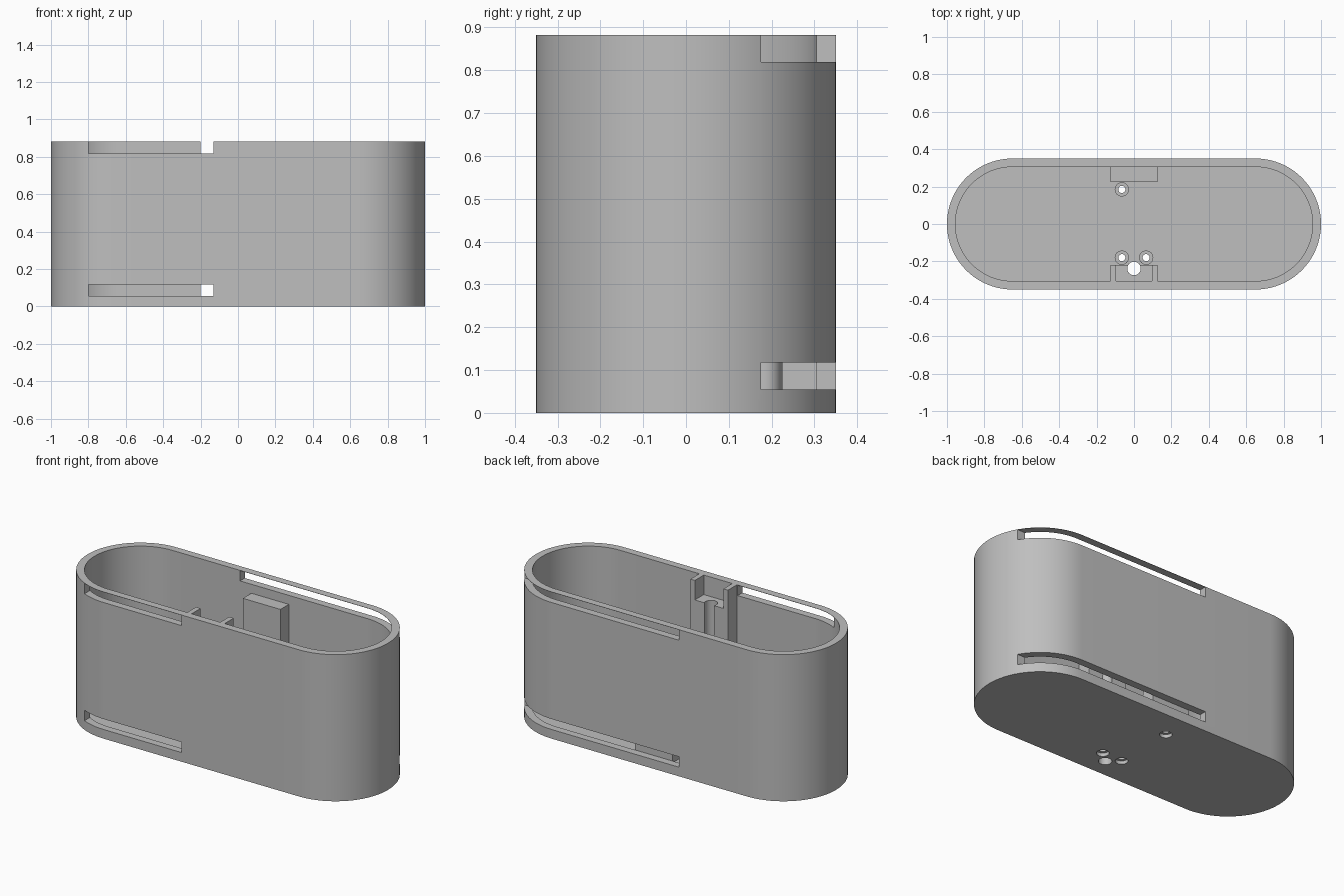
import bpy
import bmesh
import math

cube = bpy.data.objects.get("Cube")
if cube:
    bpy.data.objects.remove(cube, do_unlink=True)

HEIGHT, FLOOR, WALL = 0.8825, 0.045, 0.045
HALF, RADIUS = 0.65, 0.35
BLOCK_TOP = 0.765

grey = bpy.data.materials.new("light grey plastic")
grey.use_nodes = True
colour = (0.52, 0.52, 0.52, 1)
grey.diffuse_color = colour
grey.node_tree.nodes["Principled BSDF"].inputs["Base Color"].default_value = colour


def prism(name, outline, z0, z1):
    """Extrude a flat outline from z0 up to z1."""
    bm = bmesh.new()
    face = bm.faces.new([bm.verts.new((x, y, z0)) for x, y in outline])
    top = bmesh.ops.extrude_face_region(bm, geom=[face])
    verts = [v for v in top["geom"] if isinstance(v, bmesh.types.BMVert)]
    bmesh.ops.translate(bm, verts=verts, vec=(0, 0, z1 - z0))
    bmesh.ops.recalc_face_normals(bm, faces=bm.faces)
    mesh = bpy.data.meshes.new(name)
    bm.to_mesh(mesh)
    bm.free()
    mesh.materials.append(grey)
    obj = bpy.data.objects.new(name, mesh)
    bpy.context.collection.objects.link(obj)
    return obj


def box(name, x0, x1, y0, y1, z0, z1):
    return prism(name, [(x0, y0), (x1, y0), (x1, y1), (x0, y1)], z0, z1)


def cylinder(name, x, y, r, z0, z1, n=32):
    angles = [2 * math.pi * i / n for i in range(n)]
    return prism(name, [(x + r * math.cos(a), y + r * math.sin(a)) for a in angles], z0, z1)


def stadium(r, n=40):
    """Outline with straight sides and round ends."""
    points = []
    for side in (1, -1):
        for i in range(n + 1):
            a = math.pi * i / n - math.pi / 2
            points.append((side * (HALF + r * math.cos(a)), side * r * math.sin(a)))
    return points


def cut(obj, *cutters):
    """Subtract the cutters, then remove them."""
    for cutter in cutters:
        cutter.hide_render = True
        mod = obj.modifiers.new("cut", "BOOLEAN")
        mod.operation = "DIFFERENCE"
        mod.solver = "EXACT"
        mod.object = cutter
    bpy.context.view_layer.update()
    graph = bpy.context.evaluated_depsgraph_get()
    mesh = bpy.data.meshes.new_from_object(obj.evaluated_get(graph))
    obj.modifiers.clear()
    obj.data = mesh
    for cutter in cutters:
        bpy.data.objects.remove(cutter, do_unlink=True)


# Open-topped case with round ends
case = prism("case", stadium(RADIUS), 0, HEIGHT)
cut(case, prism("cavity", stadium(RADIUS - WALL), FLOOR, HEIGHT + 0.1))

# Strap slots low and high, in the front and back walls
for z0, z1 in ((0.055, 0.118), (0.819, HEIGHT - 0.0015)):
    cut(case,
        box("front_slot", -0.8, -0.13, -0.5, -0.2, z0, z1),
        box("back_slot", -0.2, 1.2, 0.175, 0.5, z0, z1))

# Cable hole and screw holes with wide recesses beneath
CABLE = (0, -0.238, 0.036)
SCREWS = ((-0.065, 0.185), (-0.065, -0.18), (0.065, -0.18))
cut(case, cylinder("cable_hole", *CABLE, -0.1, 0.2))
for x, y in SCREWS:
    cut(case, cylinder("screw_recess", x, y, 0.034, -0.1, 0.02))
    cut(case, cylinder("screw_hole", x, y, 0.019, -0.1, 0.2))

# Screw posts on the floor
posts = []
for i, (x, y) in enumerate(SCREWS):
    post = cylinder(f"screw_post_{i + 1}", x, y, 0.038, FLOOR, 0.16)
    cut(post, cylinder("post_hole", x, y, 0.019, 0, 0.3))
    posts.append(post)

# Back block, front guide ribs and the bored block between them
box("back_block", -0.125, 0.125, 0.225, 0.305, FLOOR, BLOCK_TOP)
for name, x in (("right_rib", -0.11), ("left_rib", 0.11)):
    box(name, x - 0.015, x + 0.015, -0.305, -0.22, FLOOR, HEIGHT)
front_block = box("front_block", -0.095, 0.095, -0.305, -0.22, FLOOR, BLOCK_TOP)
cut(front_block, cylinder("cable_bore", *CABLE, 0, 1))

# Smooth round walls, keeping edges sharp
bpy.ops.object.select_all(action="DESELECT")
for obj in [case, front_block] + posts:
    obj.select_set(True)
bpy.context.view_layer.objects.active = case
bpy.ops.object.shade_smooth_by_angle(angle=math.radians(30))
